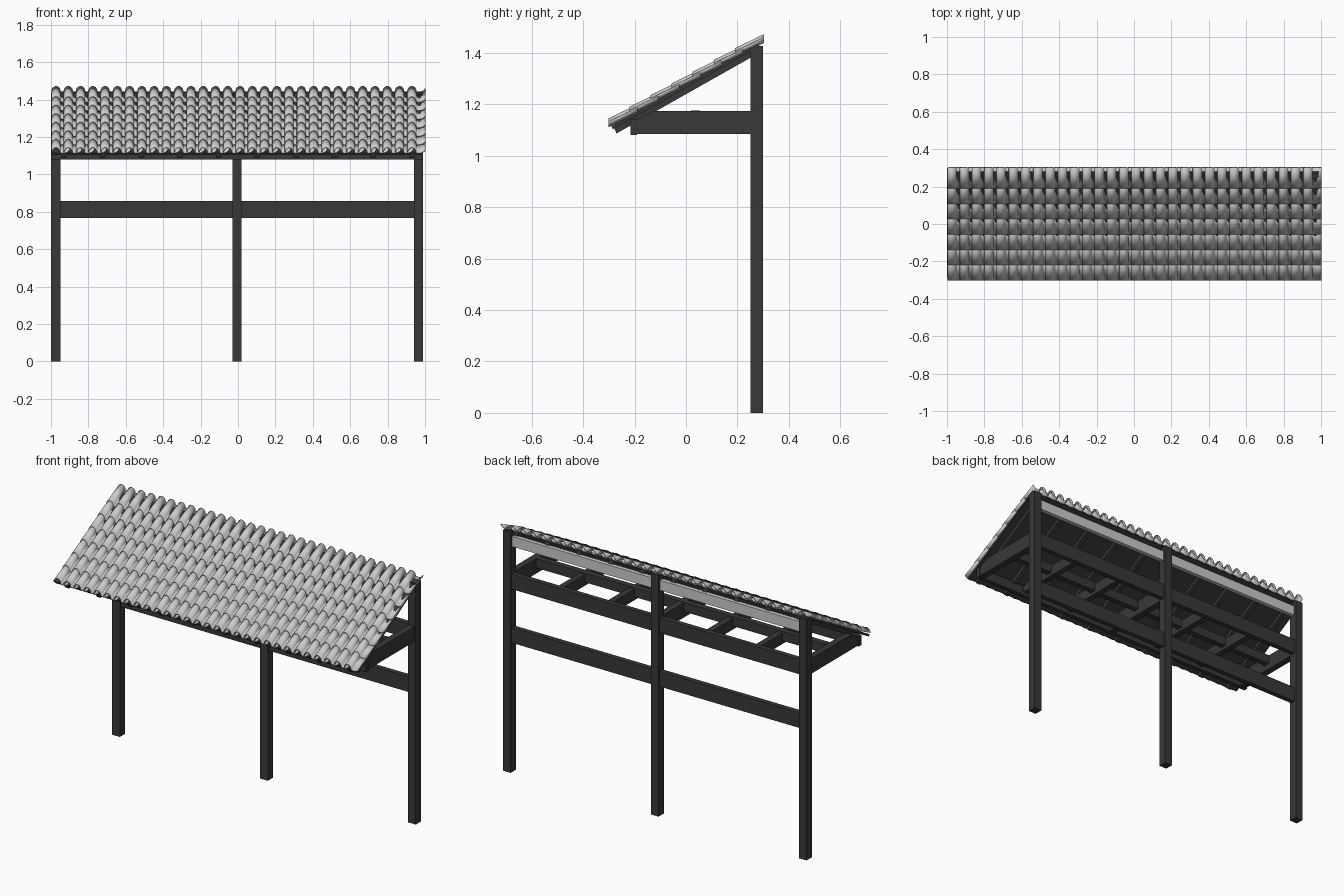
import bpy, bmesh, math

if "Cube" in bpy.data.objects:
    bpy.data.objects.remove(bpy.data.objects["Cube"])

dark = bpy.data.materials.new("dark_timber")
dark.diffuse_color = (0.04, 0.04, 0.04, 1)
dark.use_nodes = True
dark.node_tree.nodes["Principled BSDF"].inputs["Base Color"].default_value = dark.diffuse_color


def prism(name, x0, x1, profile, mat=dark):
    """Extrude a (y, z) outline along x from x0 to x1."""
    bm = bmesh.new()
    face = bm.faces.new([bm.verts.new((x0, y, z)) for y, z in profile])
    ext = bmesh.ops.extrude_face_region(bm, geom=[face])
    moved = [g for g in ext["geom"] if isinstance(g, bmesh.types.BMVert)]
    bmesh.ops.translate(bm, verts=moved, vec=(x1 - x0, 0, 0))
    bmesh.ops.recalc_face_normals(bm, faces=bm.faces)
    me = bpy.data.meshes.new(name)
    bm.to_mesh(me)
    bm.free()
    if mat:
        me.materials.append(mat)
    ob = bpy.data.objects.new(name, me)
    bpy.context.collection.objects.link(ob)
    return ob


def box(name, x0, x1, y0, y1, z0, z1, mat=dark):
    return prism(name, x0, x1, [(y0, z0), (y1, z0), (y1, z1), (y0, z1)], mat)


# Roof plane: height of the deck top at depth y
SLOPE = 0.565


def roof(y):
    return 1.115 + SLOPE * (y + 0.29)


def sloped(name, x0, x1, y0, y1, top, thick):
    a, b = roof(y0) - top, roof(y1) - top
    # ends cut square to the slope
    d = thick * 0.45
    return prism(name, x0, x1, [(y0, a), (y1, b), (y1 + d, b - thick), (y0 + d, a - thick)])


posts = [-0.975, -0.005, 0.965]
W = 0.025

# Posts and the support arms with their tops cut to the roof slope
for i, x in enumerate(posts):
    box(f"post_{i}", x - W, x + W, 0.25, 0.30, 0, 1.427)
    prism(f"arm_{i}", x - W * 0.8, x + W * 0.8,
          [(-0.20, 1.085), (0.25, 1.085), (0.25, 1.173), (-0.13, 1.173), (-0.20, 1.135)])

# Rails between the posts
for i in range(2):
    a, b = posts[i] + W, posts[i + 1] - W
    box(f"lower_rail_{i}", a, b, 0.26, 0.29, 0.767, 0.857)
    box(f"upper_rail_{i}", a, b, 0.26, 0.29, 1.085, 1.173)
    box(f"top_board_{i}", a, b, 0.26, 0.285, 1.335, 1.395, None)
    # Joists in each bay
    for j in (1, 2):
        x = posts[i] + 0.97 * j / 3
        prism(f"joist_{i}_{j}", x - 0.018, x + 0.018,
              [(-0.19, 1.10), (0.26, 1.10), (0.26, 1.165), (-0.13, 1.165), (-0.19, 1.135)])

# Long beams at the front and middle of the frame
box("front_beam", -1.0, 0.99, -0.215, -0.19, 1.08, 1.14)
box("middle_beam", -0.955, 0.945, 0.02, 0.055, 1.12, 1.175)

# Roof deck and rafters
sloped("roof_deck", -1.0, 0.99, -0.29, 0.28, 0, 0.012)
for i in range(10):
    x = -0.93 + 0.2067 * i
    sloped(f"rafter_{i}", x - 0.014, x + 0.014, -0.28, 0.26, 0.012, 0.022)

# Curved roof tile: arch on the left, pan with raised lip on the right
section = [(-0.025 * math.cos(math.pi * k / 10), 0.027 * math.sin(math.pi * k / 10))
           for k in range(11)]
section += [(0.033, -0.002), (0.045, -0.002), (0.056, 0.001), (0.065, 0.007), (0.07, 0.016)]
bm = bmesh.new()
DEPTH, RISE = 0.112, 0.054
front = [bm.verts.new((x, 0, h)) for x, h in section]
back = [bm.verts.new((x, DEPTH, h + RISE)) for x, h in section]
for k in range(len(section) - 1):
    bm.faces.new((front[k], front[k + 1], back[k + 1], back[k]))
me = bpy.data.meshes.new("roof_tiles")
bm.to_mesh(me)
bm.free()
tiles = bpy.data.objects.new("roof_tiles", me)
bpy.context.collection.objects.link(tiles)
tiles.location = (-0.973, -0.302, 1.118)

bpy.context.view_layer.objects.active = tiles
tiles.select_set(True)
bpy.ops.object.shade_smooth_by_angle(angle=math.radians(35))

# Tile thickness, then 30 columns and 7 rows
sol = tiles.modifiers.new("thickness", 'SOLIDIFY')
sol.thickness = 0.005
sol.offset = -1
for name, count, step in (("columns", 30, (0.0656, 0, 0)), ("rows", 7, (0, 0.082, 0.0455))):
    arr = tiles.modifiers.new(name, 'ARRAY')
    arr.count = count
    arr.use_relative_offset = False
    arr.use_constant_offset = True
    arr.constant_offset_displace = step
